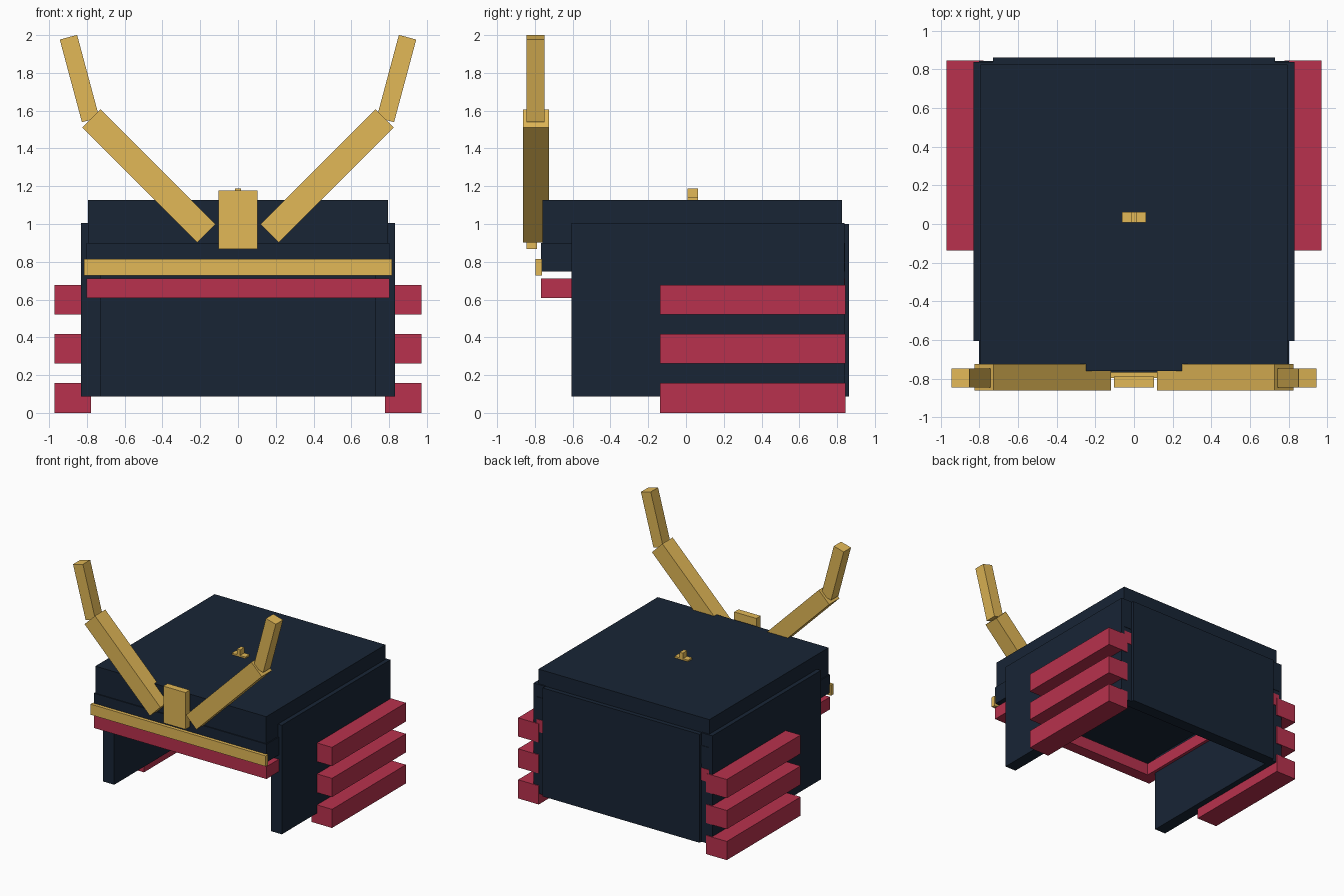
import bpy, bmesh, math
from mathutils import Matrix, Vector

cube = bpy.data.objects.get("Cube")
if cube:
    bpy.data.objects.remove(cube, do_unlink=True)


def material(name, rgb):
    mat = bpy.data.materials.new(name)
    mat.use_nodes = True
    mat.diffuse_color = (*rgb, 1)
    mat.node_tree.nodes["Principled BSDF"].inputs["Base Color"].default_value = (*rgb, 1)
    return mat


navy = material("navy", (0.009, 0.018, 0.036))
gold = material("gold", (0.76, 0.48, 0.095))
red = material("red", (0.48, 0.031, 0.075))


def make(name, mat, boxes, tilt=0):
    """One object from boxes given as (x, y, z) ranges, tilted about y."""
    bm = bmesh.new()
    for ranges in boxes:
        size = Vector([b - a for a, b in ranges])
        mid = Vector([(a + b) / 2 for a, b in ranges])
        bmesh.ops.create_cube(bm, size=1, matrix=Matrix.Translation(mid)
                              @ Matrix.Rotation(math.radians(tilt), 4, "Y")
                              @ Matrix.Diagonal((*size, 1)))
    mesh = bpy.data.meshes.new(name)
    bm.to_mesh(mesh)
    bm.free()
    mesh.materials.append(mat)
    obj = bpy.data.objects.new(name, mesh)
    bpy.context.collection.objects.link(obj)


def span(mid, size):
    return (mid - size / 2, mid + size / 2)


# Helmet shell
make("crown", navy, [((-0.795, 0.795), (-0.76, 0.825), (0.9, 1.127))])
make("brow_band", navy, [((-0.803, 0.803), (-0.768, 0.842), (0.748, 0.9))])
make("back_panel", navy, [((-0.73, 0.73), (0.76, 0.862), (0.088, 1.0))])

# Open rectangular visor rim
rim_z = (0.608, 0.712)
make("visor_rim", red, [((-0.803, 0.803), (-0.768, -0.668), rim_z),
                        ((-0.803, 0.803), (0.742, 0.842), rim_z),
                        ((-0.803, -0.703), (-0.668, 0.742), rim_z),
                        ((0.703, 0.803), (-0.668, 0.742), rim_z)])

# Front trim and badge
make("front_trim", gold, [((-0.815, 0.815), (-0.796, -0.763), (0.727, 0.816))])
make("front_badge", gold, [((-0.103, 0.103), (-0.845, -0.788), (0.867, 1.177))])

# Small crown finial
make("finial", gold, [((-0.063, 0.063), (0.007, 0.063), (1.12, 1.14)),
                      ((-0.015, 0.015), (0.007, 0.063), (1.13, 1.187))])

# Mirrored side parts
for side, s in (("left", 1), ("right", -1)):
    make(side + "_side_panel", navy,
         [(span(s * 0.78, 0.103), (-0.605, 0.838), (0.088, 1.005))])
    for i in range(3):
        z = 0.2605 * i
        make(f"{side}_guard_bar_{i + 1}", red,
             [(span(s * 0.875, 0.192), (-0.137, 0.845), (z, z + 0.157))])
    make(side + "_lower_horn", gold,
         [(span(s * 0.472, 0.137), (-0.862, -0.725), span(1.255, 0.86))], s * 45)
    make(side + "_upper_horn", gold,
         [(span(s * 0.839, 0.095), (-0.845, -0.748), span(1.77, 0.453))], s * 15)
